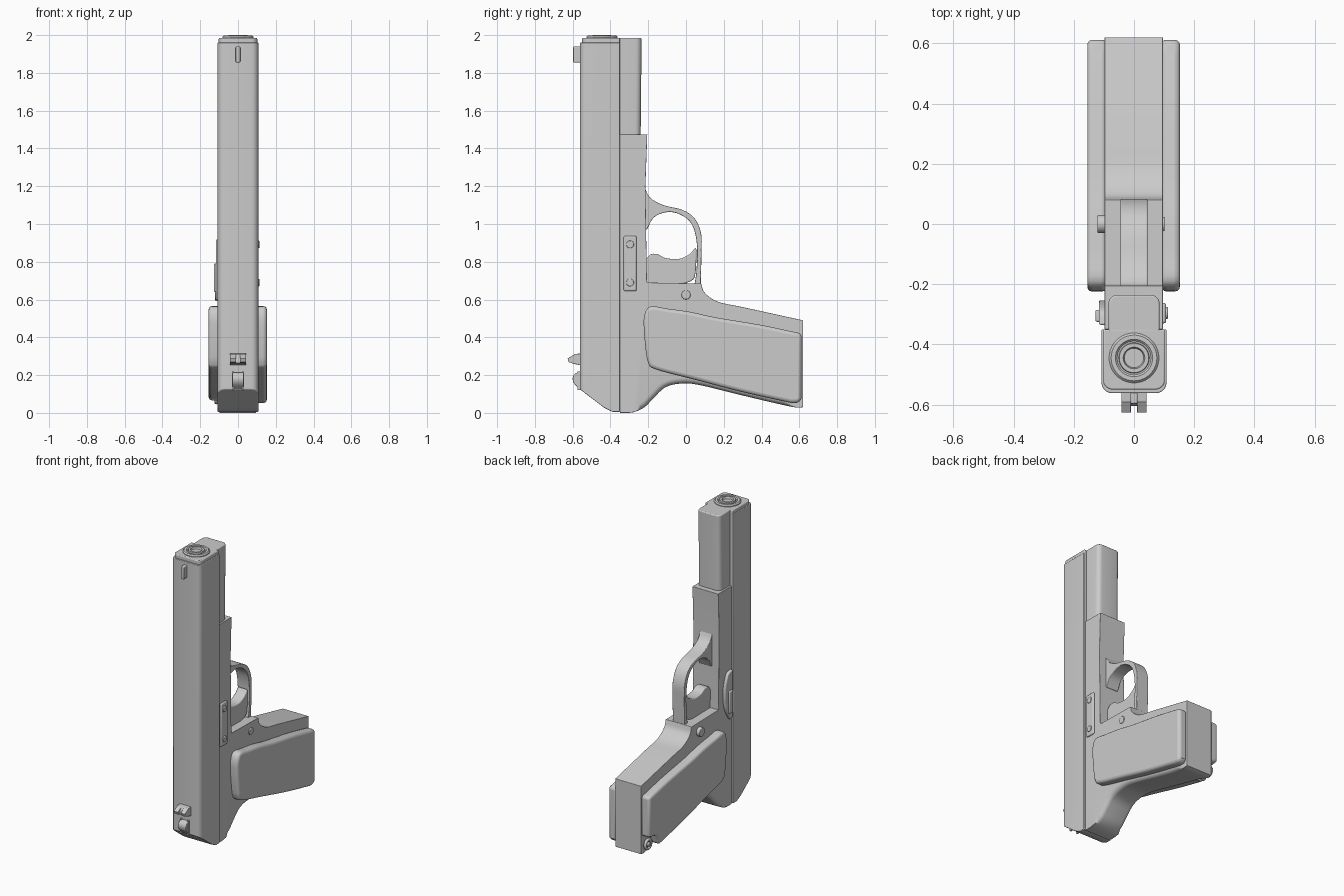
import bpy, bmesh, math
from mathutils import Vector, Matrix

if "Cube" in bpy.data.objects:
    bpy.data.objects.remove(bpy.data.objects["Cube"], do_unlink=True)

GREY = (0.6, 0.6, 0.6, 1)
mat = bpy.data.materials.new("plain grey")
mat.use_nodes = True
mat.diffuse_color = GREY
mat.node_tree.nodes["Principled BSDF"].inputs["Base Color"].default_value = GREY


def finish(name, bm, bevel=0.0):
    bmesh.ops.recalc_face_normals(bm, faces=bm.faces)
    me = bpy.data.meshes.new(name)
    bm.to_mesh(me)
    bm.free()
    ob = bpy.data.objects.new(name, me)
    bpy.context.collection.objects.link(ob)
    me.materials.append(mat)
    if bevel:
        mod = ob.modifiers.new("soft edges", 'BEVEL')
        mod.width, mod.segments = bevel, 3
        mod.limit_method, mod.angle_limit = 'ANGLE', math.radians(40)
    bpy.ops.object.select_all(action='DESELECT')
    ob.select_set(True)
    bpy.context.view_layer.objects.active = ob
    bpy.ops.object.shade_smooth_by_angle(angle=math.radians(35))
    return ob


def spline(pts, n=4):
    """Smooth open path through the points."""
    p = [Vector(q) for q in pts]
    p = [p[0] * 2 - p[1]] + p + [p[-1] * 2 - p[-2]]
    out = []
    for a, b, c, d in zip(p, p[1:], p[2:], p[3:]):
        for i in range(n):
            t = i / n
            out.append(0.5 * (2 * b + (c - a) * t + (2 * a - 5 * b + 4 * c - d) * t * t
                              + (3 * b - a - 3 * c + d) * t ** 3))
    return [tuple(v) for v in out] + [tuple(pts[-1])]


def prism(name, outline, x0, x1, bevel=0.0, rounded=None, radius=0.03):
    """Side outline (y, z) extruded across x; 'rounded' picks edges with a large radius."""
    bm = bmesh.new()
    face = bm.faces.new([bm.verts.new((x0, y, z)) for y, z in outline])
    ext = bmesh.ops.extrude_face_region(bm, geom=[face])
    moved = [v for v in ext["geom"] if isinstance(v, bmesh.types.BMVert)]
    bmesh.ops.translate(bm, vec=(x1 - x0, 0, 0), verts=moved)
    if rounded:
        edges = [e for e in bm.edges
                 if abs(e.verts[0].co.x - e.verts[1].co.x) < 1e-5
                 and all(rounded(v.co.y, v.co.z) for v in e.verts)]
        bmesh.ops.bevel(bm, geom=edges, offset=radius, segments=5, profile=0.5, affect='EDGES')
    return finish(name, bm, bevel)


def rect(y0, y1, z0, z1):
    return [(y0, z0), (y1, z0), (y1, z1), (y0, z1)]


def pin(name, x0, x1, y, z, r):
    bm = bmesh.new()
    turn = Matrix.Translation(((x0 + x1) / 2, y, z)) @ Matrix.Rotation(math.pi / 2, 4, 'Y')
    bmesh.ops.create_cone(bm, cap_ends=True, segments=24, radius1=r, radius2=r,
                          depth=abs(x1 - x0), matrix=turn)
    return finish(name, bm, 0.004)


# Slide with rounded spine, sloped tail and stepped nose
prism("slide", [(-0.35, 0.005), (-0.35, 1.96), (-0.562, 1.96), (-0.562, 0.125),
                (-0.43, 0.025), (-0.39, 0.006)], -0.108, 0.108, 0.004,
      lambda y, z: y < -0.5, 0.035)
prism("slide_nose", rect(-0.55, -0.35, 1.95, 1.985), -0.102, 0.102, 0.005,
      lambda y, z: y < -0.5, 0.03)

# Muzzle bushing turned around the barrel axis
bm = bmesh.new()
profile = [(0.083, 1.975), (0.083, 1.99), (0.076, 1.997), (0.062, 1.997), (0.056, 1.991),
           (0.051, 1.991), (0.049, 2.0), (0.036, 2.0), (0.032, 1.987), (0, 1.987)]
verts = [bm.verts.new((r, 0, z)) for r, z in profile]
edges = [bm.edges.new(pair) for pair in zip(verts, verts[1:])]
bmesh.ops.spin(bm, geom=verts + edges, cent=(0, 0, 0), axis=(0, 0, 1),
               angle=math.tau, steps=40)
bmesh.ops.remove_doubles(bm, verts=bm.verts, dist=1e-4)
bmesh.ops.translate(bm, vec=(0, -0.445, 0), verts=bm.verts)
finish("muzzle_bushing", bm)

# Spring housing below the barrel
prism("spring_housing", [(-0.36, 1.47), (-0.24, 1.47), (-0.235, 1.985), (-0.36, 1.985)],
      -0.085, 0.085, 0.006, lambda y, z: y > -0.3, 0.03)

# Frame: dust cover, grip core and curved back strap
front_strap = spline([(0.08, 0.685), (0.1, 0.635), (0.17, 0.588), (0.3, 0.56), (0.62, 0.49)])
back_strap = spline([(0.62, 0.03), (0.56, 0.032), (0.3, 0.092), (0.07, 0.148), (-0.03, 0.155),
                     (-0.11, 0.135), (-0.17, 0.08), (-0.22, 0.03), (-0.28, 0.003), (-0.35, 0.0)])
prism("frame", [(-0.35, 1.475), (-0.205, 1.475), (-0.215, 1.2), (-0.207, 0.69)]
      + front_strap + back_strap, -0.098, 0.096, 0.004,
      lambda y, z: z < 0.2 and -0.25 < y < 0.58, 0.03)

# Trigger guard loop
outer = spline([(-0.222, 1.2), (-0.19, 1.14), (-0.12, 1.1), (-0.02, 1.075), (0.045, 1.03),
                (0.08, 0.95), (0.082, 0.85), (0.078, 0.68)])
inner = spline([(0.045, 0.68), (0.056, 0.76), (0.057, 0.9), (0.03, 1.0), (-0.03, 1.05),
                (-0.1, 1.063), (-0.17, 1.035), (-0.207, 0.97)])
prism("trigger_guard", outer + inner + [(-0.23, 0.97), (-0.23, 1.2)], -0.045, 0.045, 0.006)

# Trigger with concave finger face
prism("trigger", spline([(-0.22, 0.8), (-0.19, 0.838), (-0.15, 0.84), (-0.11, 0.82),
                         (-0.04, 0.815), (0.015, 0.838), (0.05, 0.875)])
      + spline([(0.057, 0.86), (0.05, 0.74), (0.03, 0.7), (-0.03, 0.68)]) + [(-0.22, 0.68)],
      -0.036, 0.036, 0.006)

# Grip panels; the left-hand -x one is cut away for the lanyard loop
top = spline([(-0.222, 0.42), (-0.222, 0.51), (-0.19, 0.563), (-0.1, 0.552), (0.02, 0.535),
              (0.16, 0.505), (0.4, 0.465), (0.612, 0.42)])
low = spline([(0.56, 0.052), (0.3, 0.11), (0.05, 0.175), (-0.16, 0.23), (-0.2, 0.265), (-0.213, 0.33)])
prism("left_grip_panel", top + [(0.612, 0.075), (0.595, 0.052)] + low, 0.09, 0.153, 0.018)
prism("right_grip_panel", top + [(0.612, 0.15), (0.53, 0.14), (0.51, 0.07)] + low[1:],
      -0.155, -0.09, 0.018)

# Lanyard loop
bpy.ops.mesh.primitive_torus_add(major_segments=24, minor_segments=8, major_radius=0.03,
                                 minor_radius=0.01, location=(-0.115, 0.57, 0.085),
                                 rotation=(0, math.pi / 2, 0))
loop = bpy.context.object
loop.name = "lanyard_loop"
loop.data.materials.append(mat)
bpy.ops.object.shade_smooth()
pin("lanyard_pin", -0.13, -0.09, 0.57, 0.085, 0.014)

# Sights and hammer
prism("front_sight", rect(-0.597, -0.55, 1.855, 1.94), -0.012, 0.012, 0.005)
prism("rear_sight_base", [(-0.55, 0.315), (-0.59, 0.312), (-0.605, 0.29), (-0.605, 0.262),
                          (-0.55, 0.25)], -0.042, 0.042, 0.003)
for side, x in (("left", 0.026), ("right", -0.026)):
    prism(side + "_rear_sight_blade", [(-0.59, 0.31), (-0.627, 0.288), (-0.62, 0.268), (-0.59, 0.262)],
          x - 0.016, x + 0.016, 0.002)
    prism(side + "_hammer_fork", rect(-0.575, -0.55, 0.12, 0.22), x - 0.005, x + 0.005)
prism("hammer", spline([(-0.55, 0.215), (-0.585, 0.21), (-0.6, 0.185), (-0.592, 0.155),
                        (-0.56, 0.125)]), -0.03, 0.03, 0.004)

# Retaining plate with two pins on the +x side
prism("retaining_plate", rect(-0.33, -0.262, 0.645, 0.937), 0.09, 0.107, 0.008)
for z in (0.69, 0.892):
    pin("plate_pin", 0.1, 0.113, -0.296, z, 0.02)

# Slide stop lever and its pivot on the -x side
lever = spline([(-0.335, 0.92), (-0.285, 0.9), (-0.255, 0.8), (-0.265, 0.68), (-0.31, 0.59)])
prism("slide_stop", lever + [(-0.335, 0.6)], -0.117, -0.09, 0.006)
prism("slide_stop_thumb_pad", rect(-0.325, -0.285, 0.64, 0.79), -0.128, -0.11, 0.006)

# Magazine release through the frame
pin("magazine_button", -0.122, -0.09, 0.0, 0.625, 0.03)
pin("magazine_button_end", 0.09, 0.102, 0.0, 0.625, 0.024)
